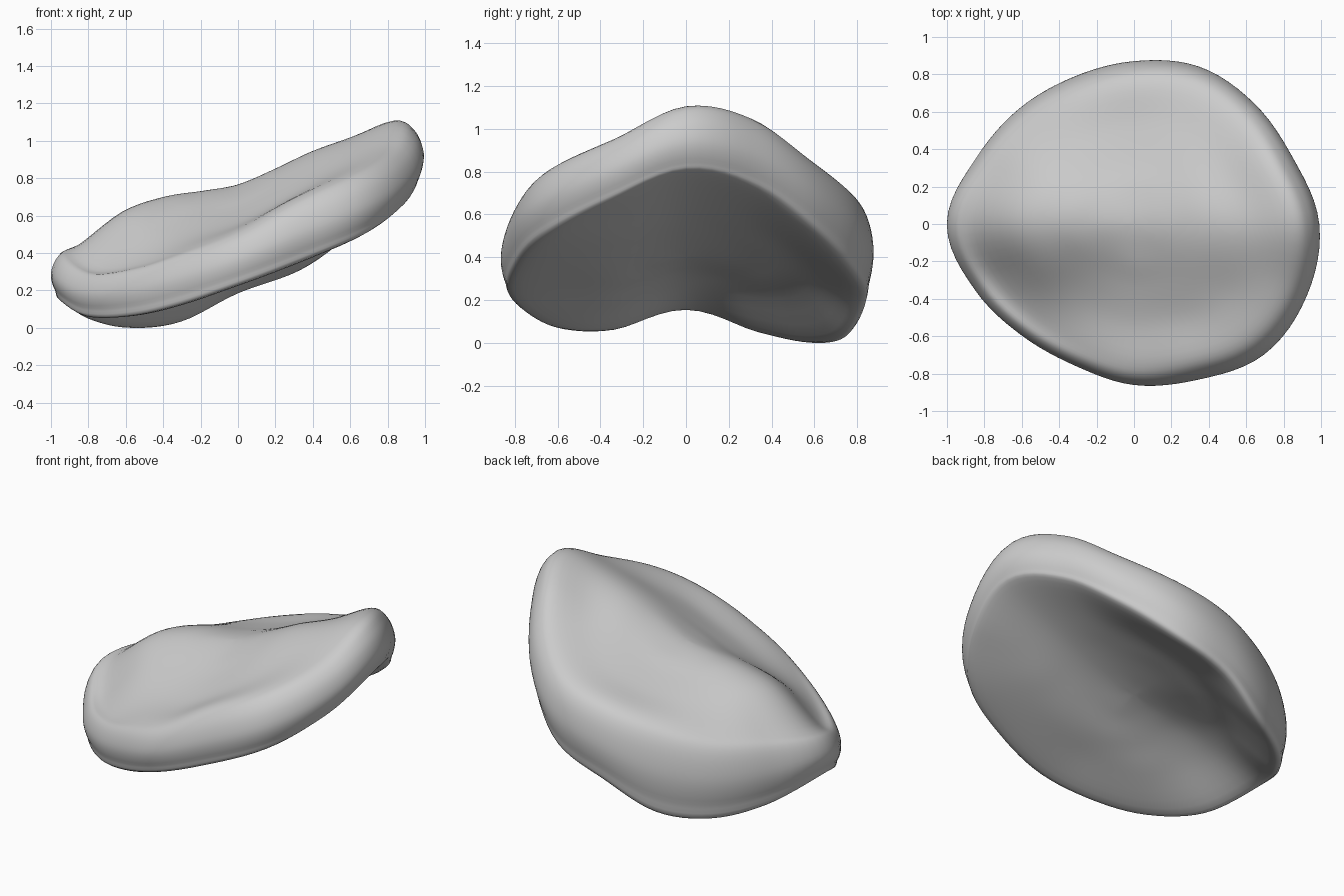
import bpy
import bmesh
import math

cube = bpy.data.objects.get("Cube")
if cube:
    bpy.data.objects.remove(cube, do_unlink=True)

# Rim, one row per direction counter-clockwise from +x:
# outline radius, height of lower edge, height of upper edge
RIM = [
    (.99, .78, 1.10), (.92, .70, 1.04), (.91, .50, .86), (.91, .30, .72),
    (.87, .18, .64), (.85, .03, .57), (.87, .00, .51), (.915, .05, .48),
    (1.0, .15, .43), (.92, .06, .32), (.845, .06, .34), (.82, .12, .42),
    (.86, .22, .52), (.90, .34, .68), (.985, .48, .82), (1.0, .64, .95),
]

# Heights of both faces on a coarse square grid, rows from front to back
GRID_EDGE, GRID_STEP = .8, .4
UPPER_FACE = [
    (.20, .31, .46, .64, .80),
    (.34, .46, .60, .79, .93),
    (.54, .69, .76, .94, 1.08),
    (.48, .60, .69, .84, 1.0),
    (.36, .49, .61, .70, .84),
]
LOWER_FACE = [
    (.0, .08, .23, .34, .48),
    (.06, .15, .28, .43, .58),
    (.20, .32, .40, .54, .72),
    (.12, .23, .36, .50, .67),
    (.0, .06, .22, .34, .50),
]
INNER_RINGS = (.2, .4, .62)
ANGLE_STEPS, PROFILE_STEPS = 6, 5


def spline(a, b, c, d, t):
    """Smooth curve through b and c, for tuples of any length."""
    return tuple(
        q + .5 * t * (r - p + t * (2 * p - 5 * q + 4 * r - s + t * (3 * (q - r) + s - p)))
        for p, q, r, s in zip(a, b, c, d))


def along(rows, position):
    """Interpolate a list of tuples, continuing straight past its ends."""
    first = tuple(2 * a - b for a, b in zip(rows[0], rows[1]))
    last = tuple(2 * a - b for a, b in zip(rows[-1], rows[-2]))
    padded = [first, *rows, last]
    u = (position + GRID_EDGE) / GRID_STEP
    base = min(max(math.floor(u), 0), len(rows) - 2)
    return spline(*padded[base:base + 4], u - base)


def face_height(grid, x, y):
    row = along(grid, y)
    return along([(v,) for v in row], x)[0]


def rim_at(index):
    base, step = divmod(index, ANGLE_STEPS)
    rows = [RIM[(base + k) % len(RIM)] for k in (-1, 0, 1, 2)]
    return spline(*rows, step / ANGLE_STEPS)


def profile(index, count):
    """Radius and height from the upper centre round the rim to the lower centre."""
    angle = math.tau * index / count
    radius, low, high = rim_at(index)
    rise = high - low

    def face_point(grid, fraction):
        r = radius * fraction
        return r, face_height(grid, r * math.cos(angle), r * math.sin(angle))

    fractions = (-INNER_RINGS[0], 0, *INNER_RINGS)
    points = [face_point(UPPER_FACE, f) for f in fractions]
    points += [
        (radius * .855, high),
        (radius * .955, high - rise * .16),
        (radius, low + rise * .5),
        (radius * .98, low + rise * .18),
        (radius * .925, low),
    ]
    points += [face_point(LOWER_FACE, f) for f in reversed(fractions)]
    curve = []
    for k in range(1, len(points) - 2):
        for step in range(PROFILE_STEPS):
            curve.append(spline(*points[k - 1:k + 3], step / PROFILE_STEPS))
    return curve[1:]


# Slab: sweep the changing profile round the vertical axis
bm = bmesh.new()
count = len(RIM) * ANGLE_STEPS
columns = []
for i in range(count):
    angle = math.tau * i / count
    columns.append([bm.verts.new((r * math.cos(angle), r * math.sin(angle), z))
                    for r, z in profile(i, count)])
upper_pole = bm.verts.new((0, 0, face_height(UPPER_FACE, 0, 0)))
lower_pole = bm.verts.new((0, 0, face_height(LOWER_FACE, 0, 0)))
for i, here in enumerate(columns):
    after = columns[(i + 1) % count]
    bm.faces.new((upper_pole, here[0], after[0]))
    bm.faces.new((lower_pole, after[-1], here[-1]))
    for k in range(len(here) - 1):
        bm.faces.new((here[k], here[k + 1], after[k + 1], after[k]))
bmesh.ops.recalc_face_normals(bm, faces=bm.faces)

# Rest the slab on the ground
lowest = min(v.co.z for v in bm.verts)
bmesh.ops.translate(bm, verts=bm.verts, vec=(0, 0, -lowest))

mesh = bpy.data.meshes.new("stone_slab")
bm.to_mesh(mesh)
bm.free()
slab = bpy.data.objects.new("stone_slab", mesh)
bpy.context.collection.objects.link(slab)
mesh.shade_smooth()

# Plain grey stone
grey = bpy.data.materials.new("stone grey")
grey.use_nodes = True
colour = (.6, .6, .6, 1)
grey.diffuse_color = colour
grey.node_tree.nodes["Principled BSDF"].inputs["Base Color"].default_value = colour
mesh.materials.append(grey)
